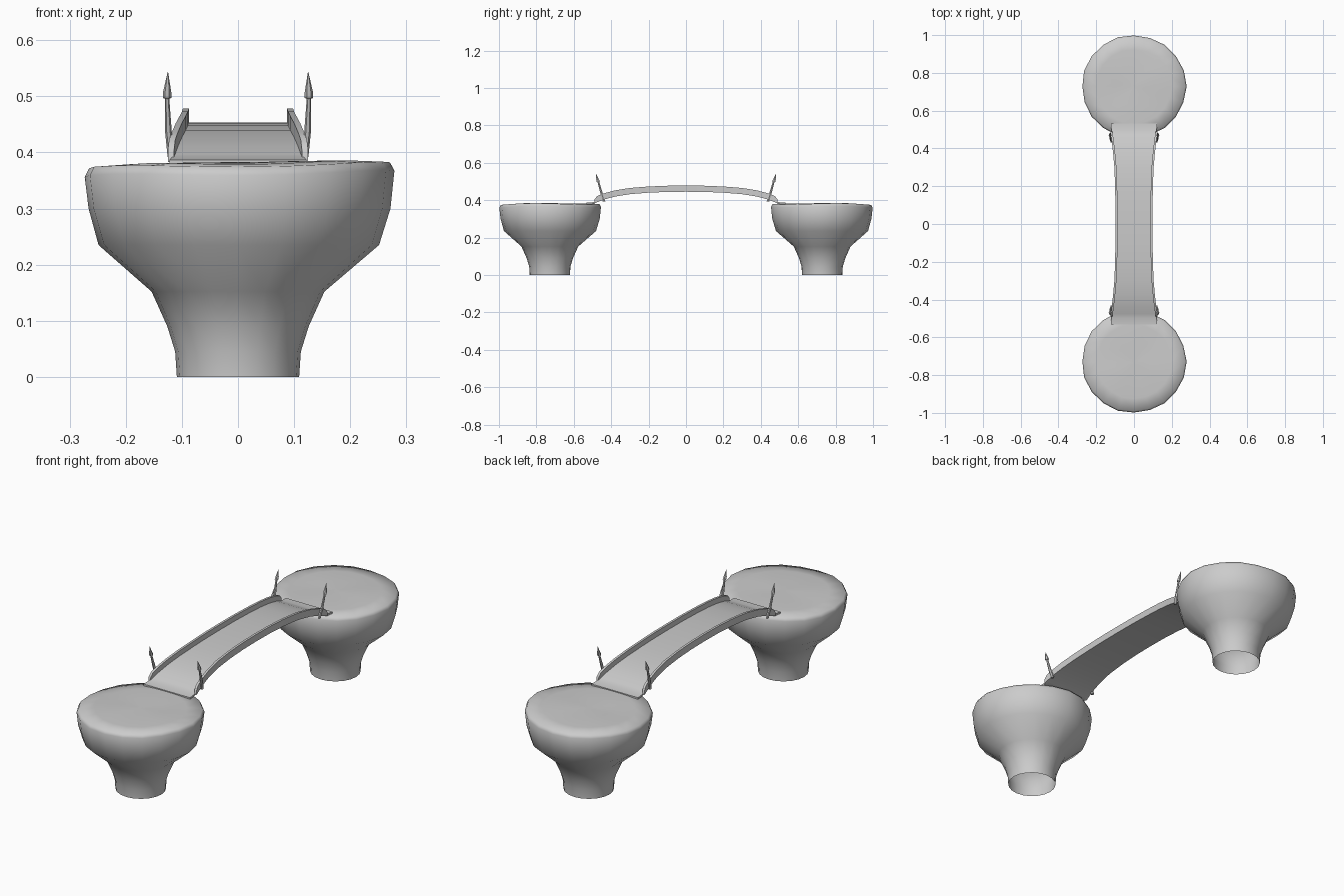
import bpy, bmesh, math
from mathutils import Vector

if "Cube" in bpy.data.objects:
    bpy.data.objects.remove(bpy.data.objects["Cube"])


def finish(name, bm, angle=40):
    bmesh.ops.recalc_face_normals(bm, faces=bm.faces)
    me = bpy.data.meshes.new(name)
    bm.to_mesh(me)
    bm.free()
    ob = bpy.data.objects.new(name, me)
    bpy.context.collection.objects.link(ob)
    bpy.ops.object.select_all(action='DESELECT')
    ob.select_set(True)
    bpy.context.view_layer.objects.active = ob
    bpy.ops.object.shade_smooth_by_angle(angle=math.radians(angle))
    return ob


def loft(name, rings, cap_start=True, cap_end=True, angle=40):
    bm = bmesh.new()
    vs = [[bm.verts.new(p) for p in r] for r in rings]
    n = len(vs[0])
    for a, b in zip(vs, vs[1:]):
        for i in range(n):
            j = (i + 1) % n
            bm.faces.new((a[i], a[j], b[j], b[i]))
    if cap_start:
        bm.faces.new(vs[0])
    if cap_end:
        bm.faces.new(vs[-1])
    return finish(name, bm, angle)


# Rock pillars: lathed stem with an uneven rim, open underneath
PROFILE = [(.109, 0), (.112, .045), (.126, .09), (.154, .152), (.25, .235),
           (.269, .30), (.276, .362), (.268, .377), (.20, .381), (.10, .382), (.02, .382)]
SEG = 20
for side, name in ((-1, "front_pillar"), (1, "back_pillar")):
    rings = []
    for r, z in PROFILE:
        ring = []
        for i in range(SEG):
            a = 2 * math.pi * i / SEG
            wob = min(1, max(0, (z - .15) / .15))
            rr = r * (1 + .012 * wob * math.sin(5 * a + 1) * math.cos(2 * a))
            dz = 0
            if z > .35:
                dz = r / .27 * (.004 * math.cos(a) + .003 * math.sin(3 * a + .5))
            ring.append((rr * math.cos(a), side * (.728 + rr * math.sin(a) * .985), z + dz))
        rings.append(ring)
    loft(name, rings, cap_start=False, angle=60)

# Arched deck: distance from centre, half width, top height
HALF = [(0, .088, .453), (.1, .0885, .452), (.2, .09, .448), (.3, .094, .440),
        (.38, .101, .427), (.44, .108, .411), (.475, .113, .397),
        (.497, .120, .389), (.533, .122, .387)]
PATH = [(-y, w, z) for y, w, z in HALF[:0:-1]] + HALF
loft("bridge_deck", [[(-w, y, z), (w, y, z), (w, y, z - .008), (-w, y, z - .008)]
                     for y, w, z in PATH])

# Side rails with tapered ends
RAIL = [(y, w, z, .025) for y, w, z in HALF[:7]] + [(.490, .115, .391, .012)]
RAIL = [(-y, w, z, h) for y, w, z, h in RAIL[:0:-1]] + RAIL
for s, name in ((-1, "left_rail"), (1, "right_rail")):
    loft(name, [[(s * (w - .001), y, z - .008), (s * (w + .01), y, z - .008),
                 (s * (w + .01), y, z + h), (s * (w - .001), y, z + h)]
                for y, w, z, h in RAIL])

# Leaning corner spikes: tapered shaft with a pointed head
SPIKE = [(0, .0065), (.3, .006), (.69, .004), (.695, .0075), (.76, .0075), (1, .0005)]
for sx in (-1, 1):
    for sy in (-1, 1):
        base = Vector((sx * .119, sy * .438, .392))
        tip = Vector((sx * .125, sy * .482, .543))
        rings = []
        for t, r in SPIKE:
            c = base.lerp(tip, t)
            c.x += sx * .004 * math.sin(t * math.pi)
            rings.append([c + Vector((r * math.cos(k * math.pi / 3),
                                      1.3 * r * math.sin(k * math.pi / 3), 0)) for k in range(6)])
        loft(("left" if sx < 0 else "right") + ("_front" if sy < 0 else "_back") + "_spike",
             rings, angle=30)
